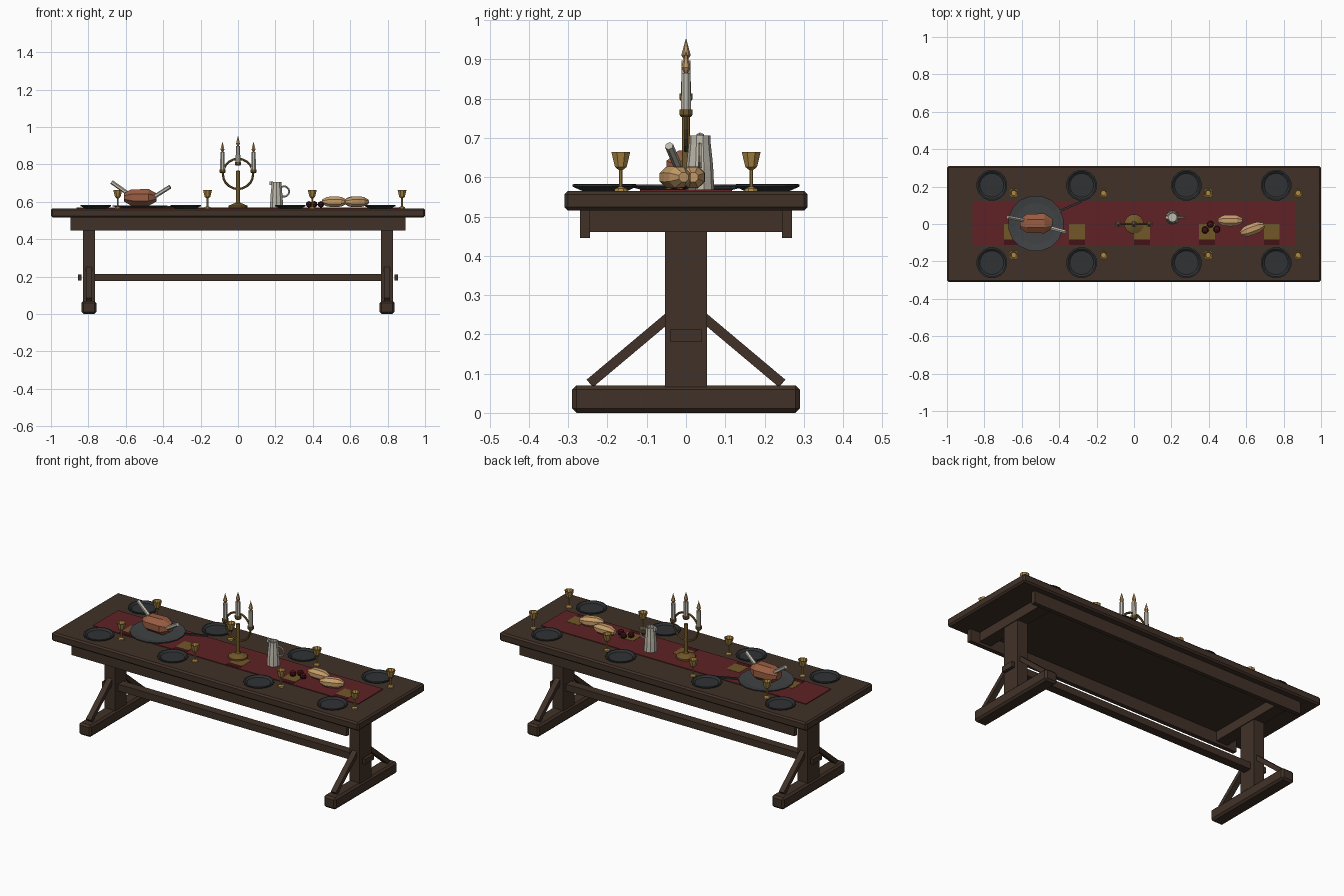
import bpy, bmesh, math
from mathutils import Vector, Matrix

if "Cube" in bpy.data.objects:
    bpy.data.objects.remove(bpy.data.objects["Cube"])


def mat(name, r, g, b):
    m = bpy.data.materials.new(name)
    m.diffuse_color = (r, g, b, 1)
    m.use_nodes = True
    m.node_tree.nodes["Principled BSDF"].inputs["Base Color"].default_value = m.diffuse_color
    return m


WOOD = mat("dark_wood", .052, .031, .021)
CLOTH = mat("red_cloth", .115, .016, .018)
MAROON = mat("maroon", .055, .006, .008)
BRASS = mat("old_brass", .165, .095, .022)
GOLD = mat("gold", .42, .25, .06)
IRON = mat("dark_iron", .03, .032, .035)
PEWTER = mat("pewter", .05, .054, .058)
MEAT = mat("roast_meat", .32, .11, .055)
BREAD = mat("bread_crust", .56, .33, .14)
CREAM = mat("cream", .52, .49, .42)


def finish(name, bm, m, loc=(0, 0, 0), rot=None):
    bmesh.ops.recalc_face_normals(bm, faces=bm.faces)
    me = bpy.data.meshes.new(name)
    bm.to_mesh(me)
    bm.free()
    me.materials.append(m)
    ob = bpy.data.objects.new(name, me)
    ob.location = loc
    if rot:
        ob.rotation_euler = rot
    bpy.context.collection.objects.link(ob)
    return ob


def box(name, lo, hi, m, bevel=0):
    """Box between two corners, optionally chamfered."""
    lo, hi = Vector(lo), Vector(hi)
    bm = bmesh.new()
    bmesh.ops.create_cube(bm, size=1)
    bmesh.ops.scale(bm, vec=hi - lo, verts=bm.verts)
    if bevel:
        bmesh.ops.bevel(bm, geom=bm.edges[:], offset=bevel, segments=1, affect='EDGES')
    return finish(name, bm, m, (lo + hi) / 2)


def lathe(name, profile, n, m, loc=(0, 0, 0), rot=None, scale=(1, 1, 1)):
    """Revolve (radius, height) points round z with n flat sides."""
    bm = bmesh.new()
    rings = []
    for r, z in profile:
        rings.append([bm.verts.new((r * math.cos((i + .5) * math.tau / n),
                                    r * math.sin((i + .5) * math.tau / n), z)) for i in range(n)])
    for a, b in zip(rings, rings[1:]):
        for i in range(n):
            j = (i + 1) % n
            bm.faces.new((a[i], a[j], b[j], b[i]))
    for ring, (r, z) in ((rings[0], profile[0]), (rings[-1], profile[-1])):
        if r > 0:
            bm.faces.new(ring)
    bmesh.ops.remove_doubles(bm, verts=bm.verts, dist=1e-6)
    bmesh.ops.scale(bm, vec=scale, verts=bm.verts)
    return finish(name, bm, m, loc, rot)


def rod(name, p, q, r, n, m):
    p, q = Vector(p), Vector(q)
    d = q - p
    return lathe(name, [(r, 0), (r, d.length)], n, m, p, d.to_track_quat('Z', 'Y').to_euler())


def ring(name, R, r, n, k, m, loc):
    """Torus standing in the xz plane."""
    bm = bmesh.new()
    vs = [[bm.verts.new(((R + r * math.cos(b * math.tau / k)) * math.cos(a * math.tau / n),
                         r * math.sin(b * math.tau / k),
                         (R + r * math.cos(b * math.tau / k)) * math.sin(a * math.tau / n)))
           for b in range(k)] for a in range(n)]
    for a in range(n):
        for b in range(k):
            c, d = (a + 1) % n, (b + 1) % k
            bm.faces.new((vs[a][b], vs[c][b], vs[c][d], vs[a][d]))
    return finish(name, bm, m, loc)


# Table top and frame
box("table_top", (-1, -.31, .515), (1, .31, .565), WOOD, .009)
for s, side in ((-1, "front"), (1, "back")):
    box(side + "_apron", (-.895, s * .257 - .0125, .445), (.895, s * .257 + .0125, .516), WOOD)
box("stretcher", (-.77, -.025, .175), (.77, .025, .215), WOOD)

# Trestle ends
for s, side in ((-1, "left"), (1, "right")):
    x = s * .797
    box(side + "_cross_beam", (x - .037, -.246, .46), (x + .037, .246, .516), WOOD)
    box(side + "_post", (x - .033, -.054, .065), (x + .033, .054, .47), WOOD)
    box(side + "_foot", (x - .04, -.29, 0), (x + .04, .29, .07), WOOD, .011)
    box(side + "_tenon", (s * .847 - .009, -.04, .18), (s * .847 + .009, .04, .212), WOOD)
    for t in (-1, 1):
        a, b = Vector((x, t * .045, .243)), Vector((x, t * .245, .075))
        ob = box(side + "_brace", (-.016, -(b - a).length / 2, -.0125),
                 (.016, (b - a).length / 2, .0125), WOOD)
        ob.location = (a + b) / 2
        ob.rotation_euler = (math.atan2(b.z - a.z, b.y - a.y), 0, 0)

# Runner with woven patches
box("runner", (-.863, -.117, .564), (.863, .117, .569), CLOTH)
for i in range(-2, 3):
    x = i * .347
    box("runner_patch", (x, -.082, .566), (x + .085, 0, .5705), BRASS)
    box("runner_patch_hem", (x, -.113, .566), (x + .085, -.082, .5705), MAROON)

# Place settings
plate = [(0, .565), (.058, .565), (.083, .576), (.083, .582), (.075, .583), (.064, .574), (0, .574)]
goblet = [(.018, .565), (.016, .571), (.005, .576), (.005, .618), (.016, .626), (.026, .664),
          (.021, .664), (.014, .645), (0, .645)]
first_plate = lathe("plate", plate, 16, IRON)
first_goblet = lathe("goblet", goblet, 8, GOLD)
spots = [(x, s) for x in (-.76, -.28, .28, .76) for s in (-1, 1)]
for i, (x, s) in enumerate(spots):
    p = first_plate if i == 0 else first_plate.copy()
    g = first_goblet if i == 0 else first_goblet.copy()
    p.location = (x, s * .207, 0)
    g.location = (x + .117, s * .166, 0)
    if i:
        bpy.context.collection.objects.link(p)
        bpy.context.collection.objects.link(g)

# Platter, roast, bones and carving knife
lathe("platter", [(0, .566), (.11, .566), (.15, .576), (.15, .581), (.11, .575), (0, .575)],
      16, PEWTER, (-.525, .003, 0))
lathe("roast", [(.026, -.086), (.05, -.05), (.053, .045), (.026, .086)], 8, MEAT,
      (-.523, .003, .623), (0, math.pi / 2, 0), (.92, 1.08, 1))
rod("left_bone", (-.59, .02, .645), (-.675, .037, .705), .011, 6, CREAM)
rod("right_bone", (-.455, -.018, .622), (-.363, -.043, .68), .011, 6, CREAM)
knife = box("carving_knife", (-.07, -.006, -.004), (.07, .006, .004), IRON)
knife.location = (-.345, .092, .574)
knife.rotation_euler = (0, 0, math.radians(24))

# Loaves
loaf = [(.014, -.066), (.031, -.036), (.033, 0), (.031, .036), (.014, .066)]
lathe("left_loaf", loaf, 8, BREAD, (.515, .018, .6), (0, math.pi / 2, 0), (.92, 1, 1))
lathe("right_loaf", loaf, 8, BREAD, (.633, -.028, .6), (0, math.pi / 2, math.radians(20)), (.92, 1, 1))

# Small fruit
for x, y in ((.38, -.032), (.408, -.002), (.443, -.028)):
    lathe("fruit", [(0, -.018), (.015, -.011), (.019, 0), (.015, .011), (0, .018)], 8, MAROON,
          (x, y, .586))

# Jug
lathe("jug", [(.037, .566), (.034, .63), (.028, .685), (.027, .706), (.022, .706), (.022, .69), (0, .69)],
      10, CREAM, (.206, .035, 0))
ring("jug_handle", .028, .005, 12, 6, CREAM, (.246, .035, .655))
box("jug_spout", (.168, .027, .69), (.186, .043, .709), CREAM)

# Candelabra
lathe("candelabra_base", [(.053, .566), (.053, .578), (.035, .586), (.014, .594), (.01, .6),
                          (.01, .765), (0, .768)], 12, BRASS)
ring("candelabra_arms", .081, .006, 20, 6, BRASS, (0, 0, .749))
for x, z, top in ((-.083, .753, .865), (0, .793, .897), (.083, .753, .865)):
    lathe("candle_cup", [(.013, z), (.018, z + .006), (.018, z + .02), (0, z + .02)], 8, BRASS, (x, 0, 0))
    lathe("candle", [(.0135, z + .015), (.0125, top)], 8, CREAM, (x, 0, 0))
    lathe("flame", [(.004, top), (.012, top + .014), (0, top + .058)], 6, BREAD, (x, 0, 0))
